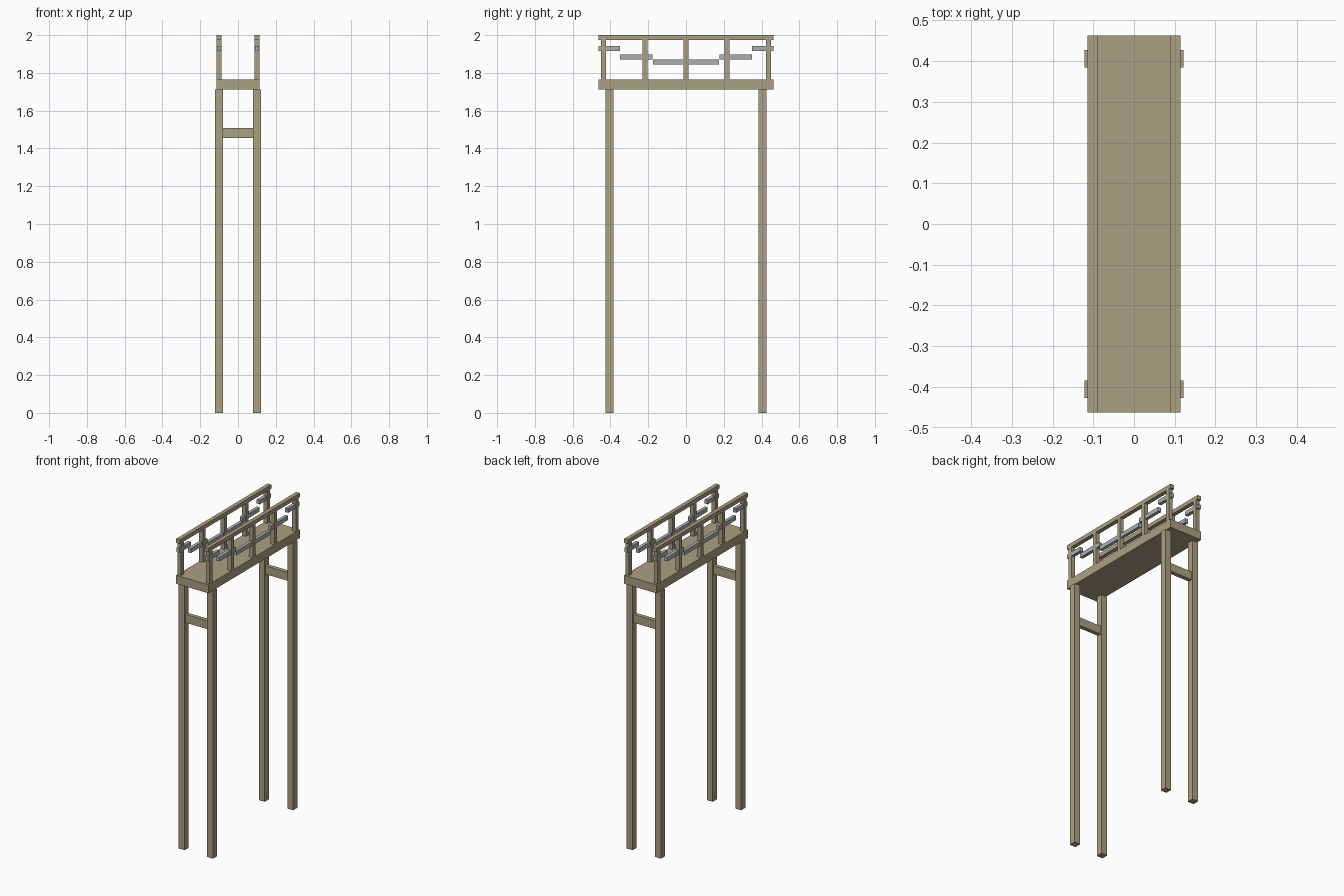
import bpy

cube = bpy.data.objects.get("Cube")
if cube:
    bpy.data.objects.remove(cube, do_unlink=True)


def make_material(name, rgb):
    mat = bpy.data.materials.new(name)
    mat.use_nodes = True
    mat.diffuse_color = (*rgb, 1)
    mat.node_tree.nodes["Principled BSDF"].inputs["Base Color"].default_value = (*rgb, 1)
    return mat


wood = make_material("weathered wood", (0.41, 0.35, 0.225))
steel = make_material("grey chain", (0.42, 0.43, 0.45))


def box(name, xs, ys, zs, mat):
    """Box spanning the given (low, high) ranges."""
    spans = (xs, ys, zs)
    bpy.ops.mesh.primitive_cube_add(size=1, location=[(a + b) / 2 for a, b in spans])
    obj = bpy.context.object
    obj.name = name
    obj.scale = [b - a for a, b in spans]
    bpy.ops.object.transform_apply(location=False, rotation=False, scale=True)
    obj.data.materials.append(mat)
    return obj


def around(centre, half):
    return (centre - half, centre + half)


HALF_LEN, HALF_WID = 0.463, 0.114
DECK_LOW, DECK_TOP = 1.712, 1.766
RAIL_LOW = 1.974
LEG_Y = 0.406
RAIL_X = 0.101

# Deck
box("deck", (-HALF_WID, HALF_WID), (-HALF_LEN, HALF_LEN), (DECK_LOW, DECK_TOP), wood)

# Legs and the cross braces between each pair
for end, sy in (("front", -1), ("back", 1)):
    for side, sx in (("left", 1), ("right", -1)):
        box(f"{end}_{side}_leg", around(sx * 0.101, 0.021),
            around(sy * LEG_Y, 0.021), (0, DECK_LOW), wood)
    box(f"{end}_cross_brace", (-0.08, 0.08), around(sy * LEG_Y, 0.013),
        (1.455, 1.508), wood)

# Railings with posts and stepped hanging chain segments
for side, sx in (("left", 1), ("right", -1)):
    rail_x = around(sx * RAIL_X, 0.013)
    chain_x = around(sx * RAIL_X, 0.0105)
    box(f"{side}_handrail", rail_x, (-HALF_LEN, HALF_LEN), (RAIL_LOW, 2), wood)
    for i in range(5):
        box(f"{side}_post_{i + 1}", rail_x, around((i - 2) * 0.218, 0.013),
            (DECK_TOP, RAIL_LOW), wood)
    box(f"{side}_chain_middle", chain_x, (-0.175, 0.175), (1.844, 1.871), steel)
    for end, sy in (("front", -1), ("back", 1)):
        box(f"{side}_{end}_chain_inner", chain_x, around(sy * 0.263, 0.086),
            (1.871, 1.898), steel)
        box(f"{side}_{end}_chain_outer", chain_x, around(sy * 0.406, 0.057),
            (1.916, 1.943), steel)
